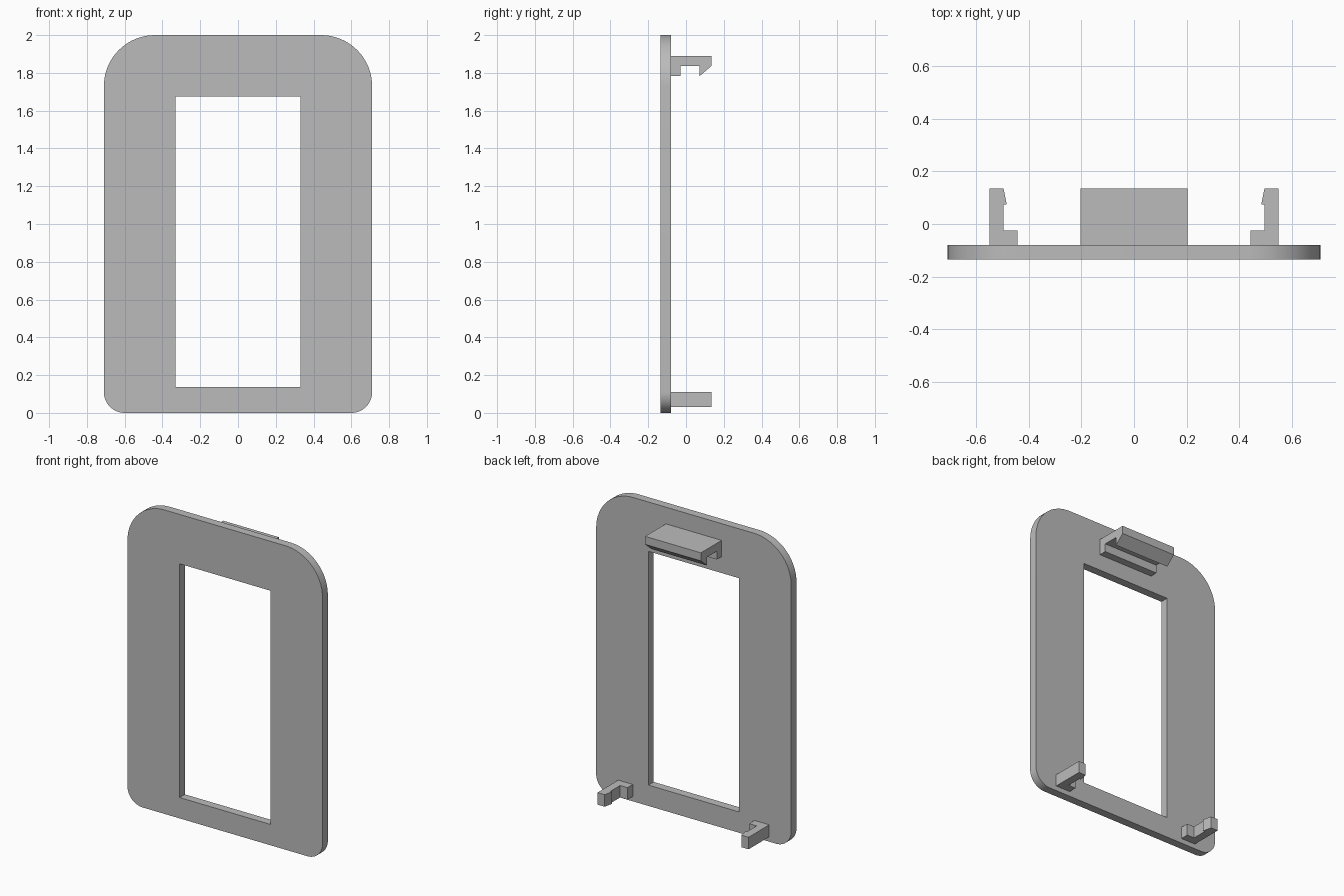
import bpy
import bmesh
from math import pi, sin, cos
from mathutils import Vector

cube = bpy.data.objects.get("Cube")
if cube:
    bpy.data.objects.remove(cube, do_unlink=True)

FRONT, BACK, REAR = -0.135, -0.08, 0.135

grey = bpy.data.materials.new("plain grey")
grey.use_nodes = True
grey.diffuse_color = (0.5, 0.5, 0.5, 1)
grey.node_tree.nodes["Principled BSDF"].inputs["Base Color"].default_value = grey.diffuse_color


def finish(name, bm):
    """Turn a bmesh into a grey object."""
    bmesh.ops.recalc_face_normals(bm, faces=bm.faces)
    mesh = bpy.data.meshes.new(name)
    bm.to_mesh(mesh)
    bm.free()
    mesh.materials.append(grey)
    obj = bpy.data.objects.new(name, mesh)
    bpy.context.collection.objects.link(obj)
    return obj


def prism(name, points, offset):
    """Extrude a closed outline along an offset."""
    bm = bmesh.new()
    face = bm.faces.new([bm.verts.new(p) for p in points])
    new = bmesh.ops.extrude_face_region(bm, geom=[face])["geom"]
    verts = [v for v in new if isinstance(v, bmesh.types.BMVert)]
    bmesh.ops.translate(bm, verts=verts, vec=Vector(offset))
    return finish(name, bm)


def arc(cx, cz, r, start, steps=16):
    angles = [start + pi / 2 * i / steps for i in range(steps + 1)]
    return [(cx + r * cos(a), cz + r * sin(a)) for a in angles]


# Face plate outline: large upper corners, small lower corners
W, H, BIG, SMALL = 0.71, 2.0, 0.27, 0.11
outline = (arc(W - BIG, H - BIG, BIG, 0)
           + arc(BIG - W, H - BIG, BIG, pi / 2)
           + arc(SMALL - W, SMALL, SMALL, pi)
           + arc(W - SMALL, SMALL, SMALL, 1.5 * pi))
window = [(0.33, 0.137), (0.33, 1.675), (-0.33, 1.675), (-0.33, 0.137)]

# Face plate: fill between outline and window, then thicken
bm = bmesh.new()
edges = []
for loop in (outline, window):
    ring = [bm.verts.new((x, FRONT, z)) for x, z in loop]
    edges += [bm.edges.new((v, ring[i - 1])) for i, v in enumerate(ring)]
bmesh.ops.triangle_fill(bm, use_beauty=True, edges=edges)
new = bmesh.ops.extrude_face_region(bm, geom=bm.faces[:])["geom"]
bmesh.ops.translate(bm, verts=[v for v in new if isinstance(v, bmesh.types.BMVert)],
                    vec=(0, BACK - FRONT, 0))
plate = finish("face_plate", bm)
bpy.context.view_layer.objects.active = plate
plate.select_set(True)
bpy.ops.object.shade_smooth_by_angle(angle=pi / 6)

# Wide upper clip with a downward barb
clip = [(BACK, 1.89), (REAR, 1.89), (REAR, 1.837), (0.072, 1.783),
        (0.072, 1.837), (-0.03, 1.837), (-0.03, 1.783), (BACK, 1.783)]
prism("top_clip", [(-0.203, y, z) for y, z in clip], (0.406, 0, 0))

# Pair of lower hooks with inward barbs
hook = [(0.55, BACK), (0.55, REAR), (0.497, REAR), (0.485, 0.075),
        (0.497, 0.075), (0.497, -0.025), (0.443, -0.025), (0.443, BACK)]
for side, label in ((1, "left"), (-1, "right")):
    prism(label + "_hook", [(side * x, y, 0.032) for x, y in hook], (0, 0, 0.079))
